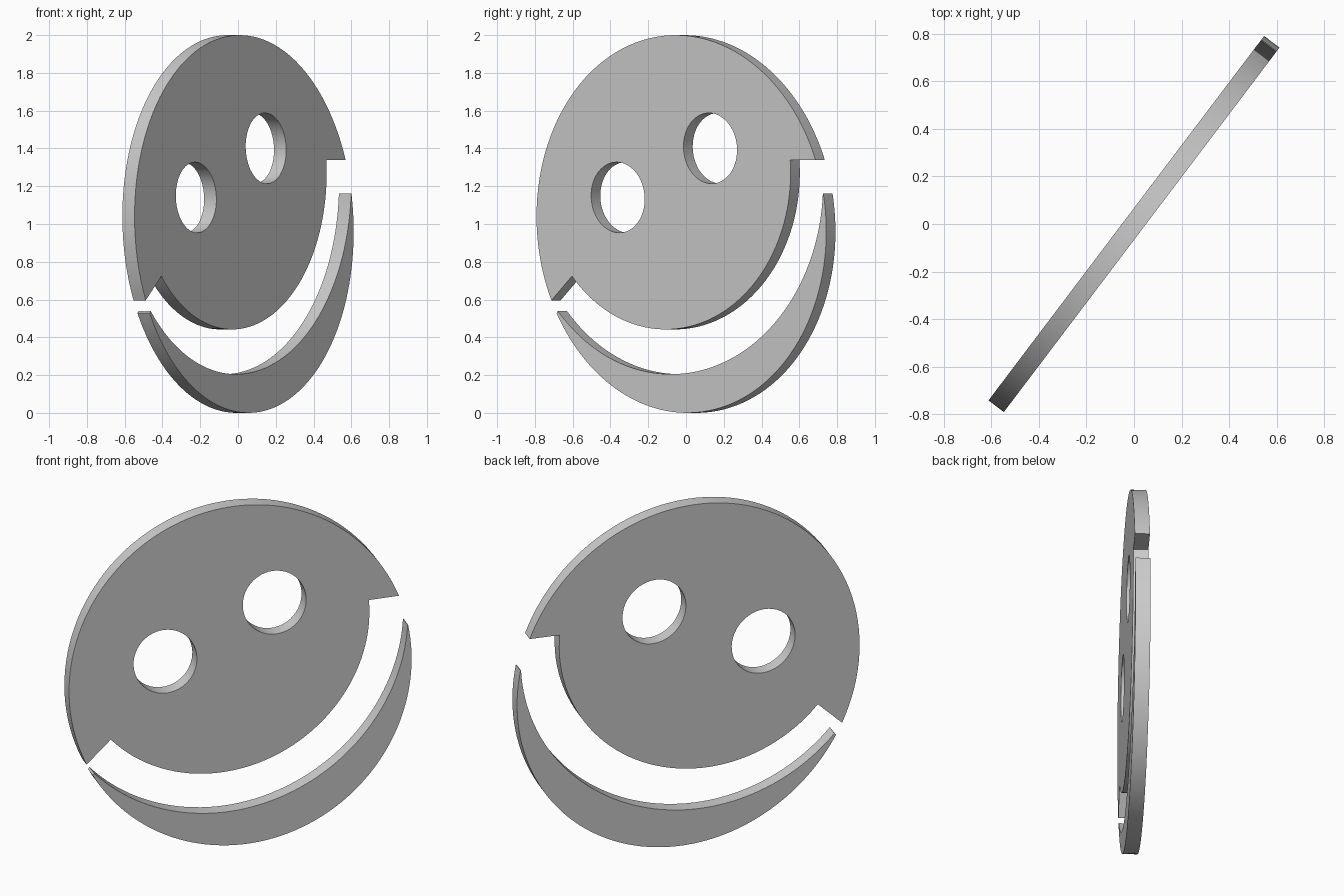
import bpy, bmesh
from math import sin, cos, radians
from mathutils import Matrix, Vector

if "Cube" in bpy.data.objects:
    bpy.data.objects.remove(bpy.data.objects["Cube"])

THICK = 0.081
YAW, TILT = radians(52.9), radians(23)   # turn of the plate, lean of the face

# Plate frame: P runs along the eye line, Q towards the top, N out of the front
u = Vector((cos(YAW), sin(YAW), 0))
up = Vector((0, 0, 1))
P = u * cos(TILT) + up * sin(TILT)
Q = up * cos(TILT) - u * sin(TILT)
N = P.cross(Q)
FRAME = Matrix((P, Q, N)).transposed().to_4x4()
FRAME.translation = (0, 0, 1)


def arc(cx, cy, rx, ry, a0, a1, n):
    """Points along an elliptical arc, angles in degrees."""
    pts = []
    for i in range(n + 1):
        t = radians(a0 + (a1 - a0) * i / n)
        pts.append((cx + rx * cos(t), cy + ry * sin(t)))
    return pts


def plate(name, loops):
    """Extruded flat plate from closed outlines; inner outlines become holes."""
    cu = bpy.data.curves.new(name, 'CURVE')
    cu.dimensions = '2D'
    cu.fill_mode = 'BOTH'
    cu.extrude = THICK / 2
    for pts in loops:
        sp = cu.splines.new('POLY')
        sp.points.add(len(pts) - 1)
        for pt, (x, y) in zip(sp.points, pts):
            pt.co = (x, y, 0, 1)
        sp.use_cyclic_u = True
    ob = bpy.data.objects.new(name, cu)
    bpy.context.collection.objects.link(ob)
    ob.matrix_world = FRAME
    bpy.ops.object.select_all(action='DESELECT')
    ob.select_set(True)
    bpy.context.view_layer.objects.active = ob
    bpy.ops.object.convert(target='MESH')
    bm = bmesh.new()
    bm.from_mesh(ob.data)
    bmesh.ops.remove_doubles(bm, verts=bm.verts, dist=1e-4)
    bmesh.ops.recalc_face_normals(bm, faces=bm.faces)
    bm.to_mesh(ob.data)
    bm.free()
    bpy.ops.object.shade_smooth_by_angle(angle=radians(30))
    return ob


# Face disc: outer rim over the top, notched corners, smaller chin arc, two eye holes
face = arc(0, 0, 0.953, 1.008, -2, 182, 64)
face += arc(0.01, 0.29, 0.829, 0.829, 198.3, 341.7, 48)
eyes = [arc(x, 0.294, 0.176, 0.189, 0, 352.5, 47) for x in (-0.333, 0.333)]
plate("face_disc", [face] + eyes)

# Crescent below: outer rim and shallower inner arc meeting in sharp tips
lower = arc(0, 0, 0.953, 1.008, 186.3, 347.4, 64)
lower += arc(0.02, 0.225, 1.01, 1.01, -26, -161, 56)
plate("lower_crescent", [lower])
